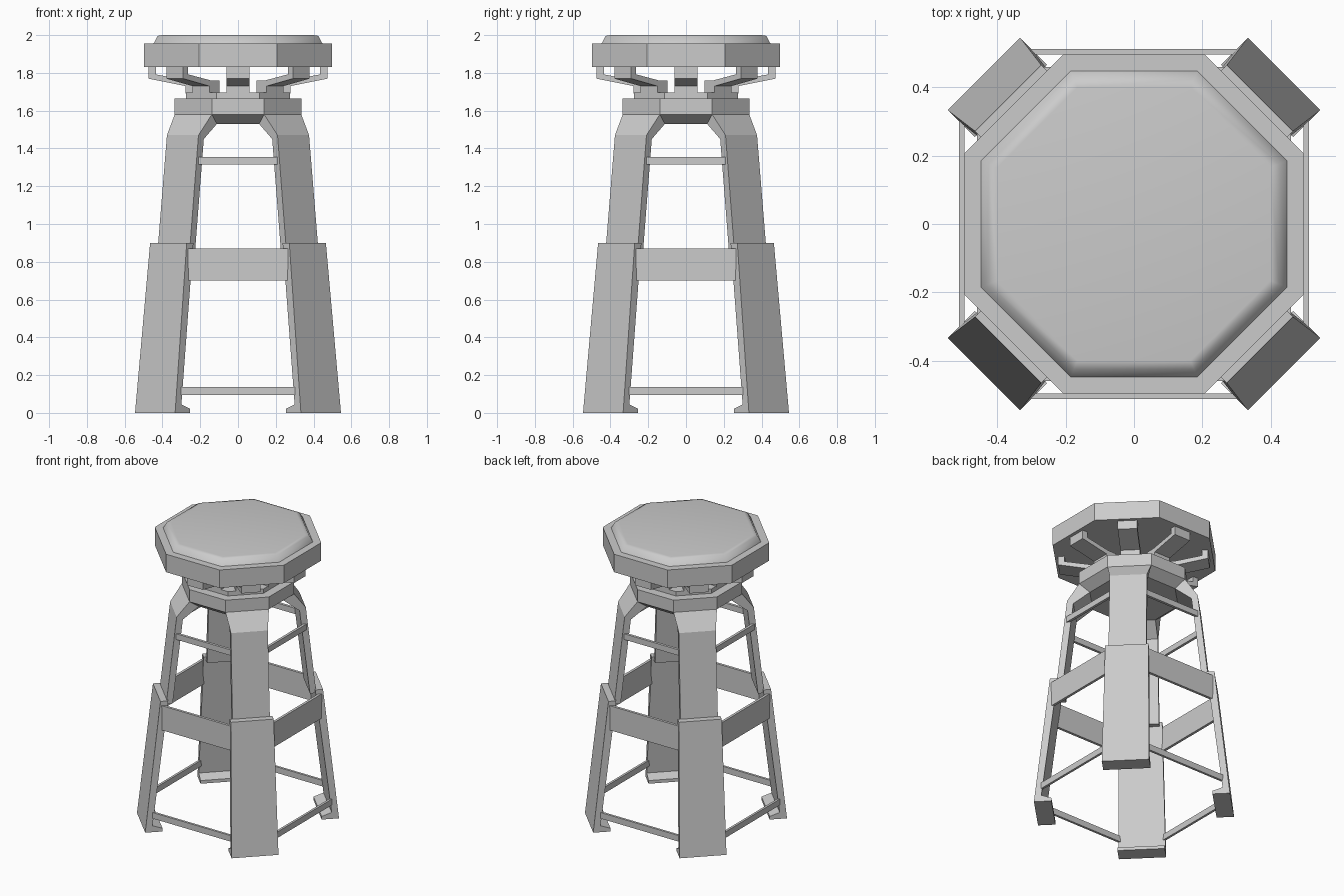
import bpy, bmesh, math
from mathutils import Matrix

if "Cube" in bpy.data.objects:
    bpy.data.objects.remove(bpy.data.objects["Cube"])

OCT = 1 / math.cos(math.pi / 8)


def finish(bm, name, smooth=False):
    bmesh.ops.recalc_face_normals(bm, faces=bm.faces[:])
    me = bpy.data.meshes.new(name)
    bm.to_mesh(me)
    bm.free()
    ob = bpy.data.objects.new(name, me)
    bpy.context.collection.objects.link(ob)
    if smooth:
        for p in me.polygons:
            p.use_smooth = True
    return ob


def octagon(name, rings, smooth=False):
    """Stack of octagons given as (apothem, z), capped at both ends."""
    bm = bmesh.new()
    loops = []
    for a, z in rings:
        loops.append([bm.verts.new((a * OCT * math.cos(math.pi / 8 + i * math.pi / 4),
                                    a * OCT * math.sin(math.pi / 8 + i * math.pi / 4), z))
                      for i in range(8)])
    for lo, hi in zip(loops, loops[1:]):
        for i in range(8):
            j = (i + 1) % 8
            bm.faces.new((lo[i], lo[j], hi[j], hi[i]))
    bm.faces.new(loops[0][::-1])
    bm.faces.new(loops[-1])
    return finish(bm, name, smooth)


def radial(name, profile, angle):
    """Closed profile of (radius, z, half width), turned to the given angle."""
    bm = bmesh.new()
    a = [bm.verts.new((r, -w, z)) for r, z, w in profile]
    b = [bm.verts.new((r, w, z)) for r, z, w in profile]
    n = len(profile)
    bm.faces.new(a)
    bm.faces.new(b[::-1])
    for i in range(n):
        j = (i + 1) % n
        bm.faces.new((a[i], b[i], b[j], a[j]))
    bmesh.ops.transform(bm, matrix=Matrix.Rotation(angle, 4, 'Z'), verts=bm.verts)
    return finish(bm, name)


# seat, cushion, swivel plate and collar
octagon("seat_frame", [(0.497, 1.83), (0.497, 1.955)])
cushion = octagon("seat_cushion", [(0.45, 1.95), (0.425, 1.996), (0.40, 2.0)], True)
bpy.context.view_layer.objects.active = cushion
cushion.select_set(True)
bpy.ops.object.shade_smooth_by_angle(angle=math.radians(65))
octagon("swivel_plate", [(0.275, 1.65), (0.275, 1.695)])
octagon("leg_collar", [(0.27, 1.53), (0.335, 1.58), (0.335, 1.665)])

# eight bent arms holding the seat
W = 0.062
arm = [(r, z, W) for r, z in [(0.20, 1.69), (0.277, 1.69), (0.277, 1.73), (0.475, 1.77),
                              (0.475, 1.835), (0.435, 1.835), (0.435, 1.792),
                              (0.265, 1.76), (0.20, 1.76)]]
for i in range(8):
    radial(f"seat_arm_{i + 1}", arm, i * math.pi / 4)

# legs on the diagonals: upper leg bends into the collar, lower leg has a wedge foot
upper = [(0.481, 0.87, 0.12), (0.414, 1.47, 0.118), (0.335, 1.58, 0.139),
         (0.27, 1.53, 0.112), (0.374, 1.45, 0.118), (0.44, 0.87, 0.12)]
lower = [(0.621, 0.0, 0.15), (0.521, 0.90, 0.137), (0.471, 0.90, 0.137),
         (0.574, 0.045, 0.15), (0.51, 0.022, 0.15), (0.51, 0.0, 0.15)]
for i in range(4):
    ang = math.pi / 4 + i * math.pi / 2
    radial(f"upper_leg_{i + 1}", upper, ang)
    radial(f"lower_leg_{i + 1}", lower, ang)

# three levels of rails on each side: name, inner, outer, half length, bottom, top
rails = [("foot_rail", 0.496, 0.512, 0.32, 0.095, 0.137),
         ("middle_rail", 0.442, 0.460, 0.28, 0.70, 0.87),
         ("upper_rail", 0.362, 0.380, 0.21, 1.315, 1.355)]
for name, y0, y1, h, z0, z1 in rails:
    for i in range(4):
        radial(f"{name}_{i + 1}", [(y0, z0, h), (y1, z0, h), (y1, z1, h), (y0, z1, h)],
               i * math.pi / 2)
